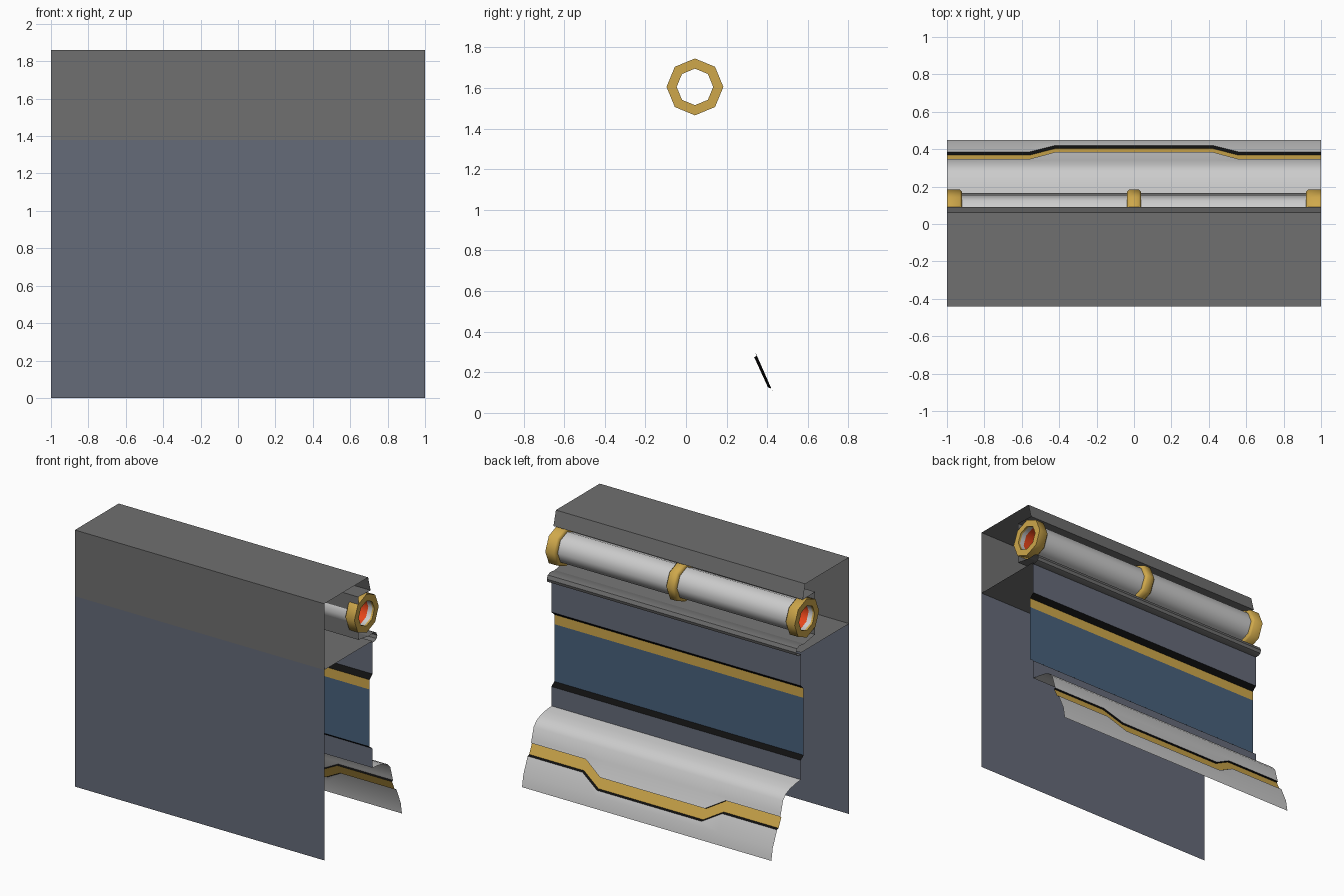
import bpy, bmesh, math

if "Cube" in bpy.data.objects:
    bpy.data.objects.remove(bpy.data.objects["Cube"])

def mat(name, r, g, b):
    m = bpy.data.materials.new(name)
    m.diffuse_color = (r, g, b, 1)
    m.use_nodes = True
    m.node_tree.nodes["Principled BSDF"].inputs["Base Color"].default_value = m.diffuse_color
    return m

GREY = mat("dark_grey", 0.16, 0.16, 0.16)
SLATE = mat("slate", 0.13, 0.145, 0.19)
BLUE = mat("blue", 0.065, 0.12, 0.20)
GOLD = mat("gold", 0.62, 0.39, 0.07)
BLACK = mat("black", 0.005, 0.005, 0.005)
ORANGE = mat("orange", 0.8, 0.06, 0.01)
PLAIN = mat("plain_grey", 0.6, 0.6, 0.6)

def loft(name, columns, mats, closed=False, angle=40):
    """Skin between matching point columns; mats has one entry per strip."""
    me = bpy.data.meshes.new(name)
    ob = bpy.data.objects.new(name, me)
    bpy.context.collection.objects.link(ob)
    slots = list(dict.fromkeys(mats))
    for m in slots:
        me.materials.append(m)
    bm = bmesh.new()
    grid = [[bm.verts.new(p) for p in c] for c in columns]
    n = len(grid)
    for i in range(n if closed else n - 1):
        a, b = grid[i], grid[(i + 1) % n]
        for j in range(len(a) - 1):
            f = bm.faces.new((a[j], b[j], b[j + 1], a[j + 1]))
            f.material_index = slots.index(mats[j])
    bm.to_mesh(me)
    bm.free()
    bpy.ops.object.select_all(action='DESELECT')
    ob.select_set(True)
    bpy.context.view_layer.objects.active = ob
    bpy.ops.object.shade_smooth_by_angle(angle=math.radians(angle))
    return ob

def extrude(name, profile, mats):
    """Run a (y, z) profile along the full width."""
    return loft(name, [[(x, y, z) for y, z in profile] for x in (1, -1)], mats)

def revolve(name, profile, mats, angle=60):
    """Eight-sided turned part on the pipe axis; profile is (x, radius)."""
    cols = []
    for k in range(8):
        a = -k * math.pi / 4
        cols.append([(x, 0.044 + r * math.cos(a), 1.605 + r * math.sin(a))
                     for x, r in profile])
    return loft(name, cols, mats, closed=True, angle=angle)

# Flat front face and roof cap with overhanging lip and pipe channel
extrude("front_wall", [(-0.44, 0), (-0.44, 1.38)], [SLATE])
extrude("upper_housing",
        [(-0.44, 1.38), (-0.44, 1.86), (0.062, 1.86), (0.09, 1.755),
         (-0.05, 1.76), (-0.05, 1.45), (0.075, 1.43)], [GREY] * 6)
extrude("housing_floor", [(0.11, 1.38), (-0.44, 1.38)], [GREY])
extrude("ledge", [(0.075, 1.43), (0.13, 1.435), (0.155, 1.425), (0.167, 1.40),
                  (0.16, 1.378), (0.14, 1.368), (0.113, 1.368)], [GREY] * 6)

# Back wall with recessed blue panel and gold stripe
extrude("back_wall", [(0.113, 1.37), (0.113, 1.14), (0.08, 1.11), (0.08, 1.04),
                      (0.08, 0.625), (0.113, 0.60), (0.113, 0.46)],
        [SLATE, BLACK, GOLD, BLUE, BLACK, SLATE])

# Sloping skirt with recessed gold band that dips in the middle
SLOPE = [(0.45, 0), (0.435, 0.085), (0.42, 0.12), (0.385, 0.20),
         (0.347, 0.28), (0.317, 0.385)]

def slope_y(z):
    for (y0, z0), (y1, z1) in zip(SLOPE, SLOPE[1:]):
        if z <= z1:
            return y0 + (y1 - y0) * (z - z0) / (z1 - z0)

def skirt_column(x, top):
    pts = [(0.113, 0.46), (0.18, 0.453), (0.24, 0.44), (0.285, 0.42), (0.317, 0.385),
           (slope_y(0.30), 0.30)]
    for z, inset in ((top, 0), (top - 0.006, 0.014),
                     (top - 0.074, 0.014), (top - 0.08, 0)):
        pts.append((slope_y(z) - inset, z))
    pts += [(0.435, 0.085), (0.45, 0)]
    return [(x, y, z) for y, z in pts]

loft("skirt", [skirt_column(x, t) for x, t in
               ((1, 0.28), (0.56, 0.28), (0.42, 0.20),
                (-0.42, 0.20), (-0.56, 0.28), (-1, 0.28))],
     [PLAIN] * 6 + [BLACK, GOLD, BLACK] + [PLAIN] * 2)

# Pipe with glowing bore
revolve("pipe", [(-0.97, 0.112), (0.97, 0.112)], [PLAIN])
revolve("pipe_bore", [(0.985, 0.092), (0.95, 0.092), (-0.95, 0.092), (-0.985, 0.092)],
        [PLAIN, ORANGE, PLAIN])

# Gold collars: one at each end, one in the middle
for side, label in ((1, "right"), (-1, "left")):
    prof = [(0.92, 0.108), (0.92, 0.128), (0.932, 0.14), (1, 0.14),
            (1, 0.09), (0.985, 0.09)]
    prof = [(side * x, r) for x, r in prof]
    if side < 0:
        prof.reverse()
    revolve("end_collar_" + label, prof, [GOLD] * 5)
revolve("middle_collar", [(-0.038, 0.108), (-0.038, 0.128), (-0.026, 0.14),
                          (0.026, 0.14), (0.038, 0.128), (0.038, 0.108)], [GOLD] * 5)
